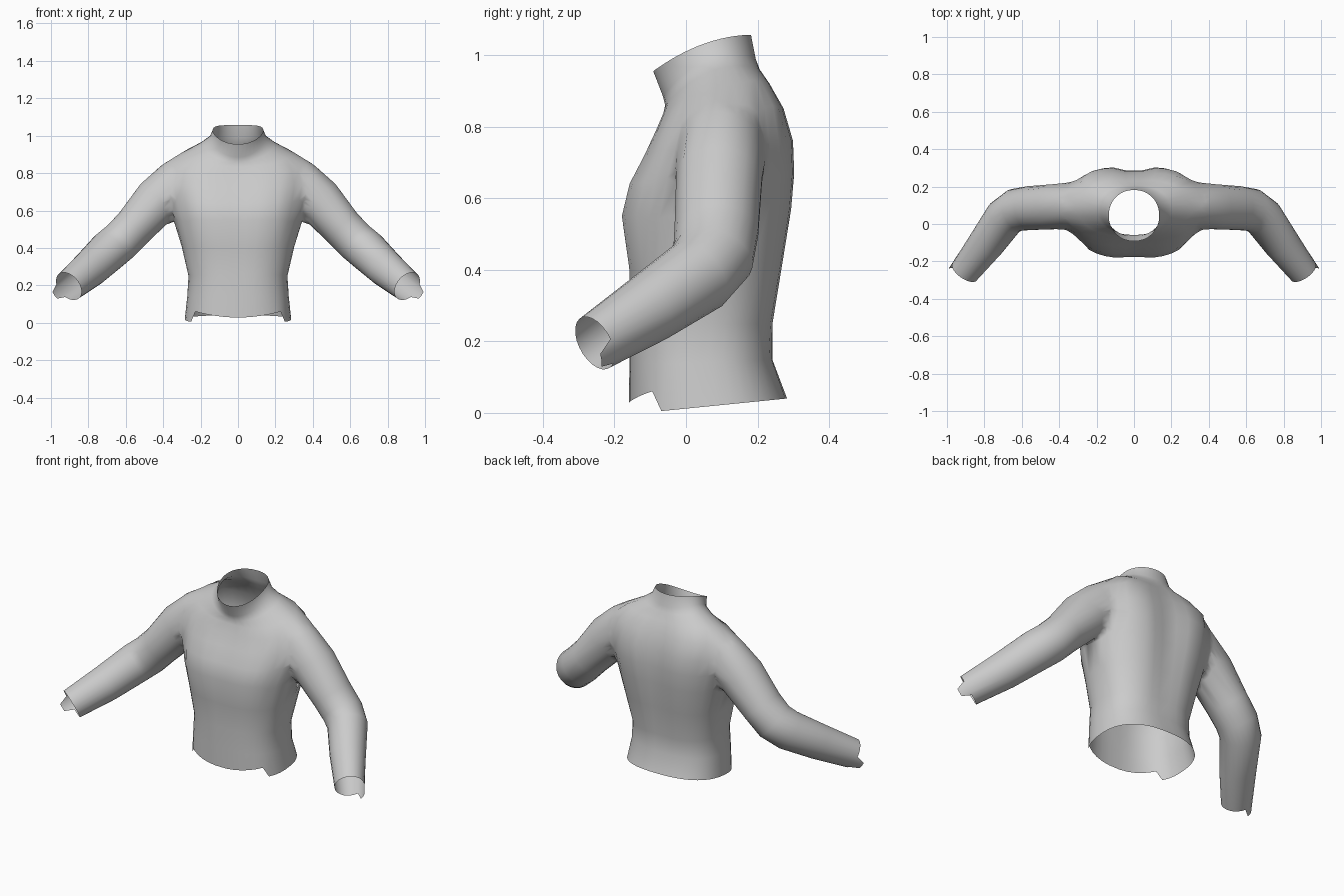
import bpy, bmesh, math
from mathutils import Vector

if "Cube" in bpy.data.objects:
    bpy.data.objects.remove(bpy.data.objects["Cube"])

cloth = bpy.data.materials.new("grey cloth")
cloth.diffuse_color = (0.6, 0.6, 0.6, 1)
cloth.use_nodes = True
cloth.node_tree.nodes["Principled BSDF"].inputs["Base Color"].default_value = cloth.diffuse_color
cap = bpy.data.materials.new("temporary cap")


def loft(name, rings):
    """Skin closed rings; the pointed end caps get the temporary material."""
    bm = bmesh.new()
    loops = [[bm.verts.new(p) for p in r] for r in rings]
    n = len(loops[0])
    for a, b in zip(loops, loops[1:]):
        for i in range(n):
            bm.faces.new((a[i], a[(i + 1) % n], b[(i + 1) % n], b[i]))
    for ring, inner in ((rings[0], rings[1]), (rings[-1], rings[-2])):
        c = sum(ring, Vector()) / n
        d = (c - sum(inner, Vector()) / n).normalized()
        tip = bm.verts.new(c + d * 0.12)
        lp = loops[0] if ring is rings[0] else loops[-1]
        for i in range(n):
            bm.faces.new((lp[i], lp[(i + 1) % n], tip)).material_index = 1
    bmesh.ops.recalc_face_normals(bm, faces=bm.faces)
    me = bpy.data.meshes.new(name)
    bm.to_mesh(me)
    bm.free()
    me.materials.append(cloth)
    me.materials.append(cap)
    ob = bpy.data.objects.new(name, me)
    bpy.context.collection.objects.link(ob)
    return ob


def spow(v, e):
    return math.copysign(abs(v) ** e, v)


# torso: half width, front y, front z, back y, back z, side z, groove depth
TORSO = [
    (0.285, -0.16, 0.03, 0.283, 0.04, 0.01, 0),
    (0.272, -0.16, 0.14, 0.245, 0.15, 0.14, 0.004),
    (0.265, -0.16, 0.26, 0.25, 0.25, 0.25, 0.01),
    (0.302, -0.165, 0.40, 0.28, 0.42, 0.41, 0.02),
    (0.342, -0.187, 0.55, 0.305, 0.57, 0.56, 0.03),
    (0.365, -0.165, 0.64, 0.313, 0.67, 0.66, 0.035),
    (0.385, -0.122, 0.72, 0.308, 0.76, 0.76, 0.035),
    (0.375, -0.088, 0.79, 0.28, 0.85, 0.86, 0.025),
    (0.295, -0.068, 0.835, 0.24, 0.92, 0.918, 0.012),
    (0.20, -0.06, 0.86, 0.21, 0.96, 0.957, 0.004),
    (0.15, -0.065, 0.885, 0.195, 0.99, 0.992, 0),
    (0.135, -0.092, 0.955, 0.182, 1.057, 1.03, 0),
]
N = 40
rings = []
for k, (w, yf, zf, yb, zb, zs, g) in enumerate(TORSO):
    e = 2 / (2.45 if k < 9 else 2.1)
    ring = []
    for i in range(N):
        t = 2 * math.pi * (i + 0.5) / N
        s = spow(math.sin(t), e)
        x = w * spow(math.cos(t), e)
        y = (yf + yb) / 2 + (yb - yf) / 2 * s
        z = zs + (zb - zf) / 2 * s + ((zb + zf) / 2 - zs) * s * s
        # spine groove, shallower hollow down the chest
        y -= math.copysign(g * (1 if s > 0 else 0.4), s) * math.exp(-(x / 0.08) ** 2)
        if k == 0:   # hem, cut higher across the front
            if y < -0.09 and abs(x) < 0.235:
                z = 0.028 + 0.03 * (x / 0.22) ** 2
            else:
                z = max(0, 0.012 + 0.1 * y)
        ring.append(Vector((x, y, z)))
    rings.append(ring)
shirt = loft("shirt", rings)

# sleeve: centre, radius along y, radius across
SLEEVE = [
    ((0.24, 0.10, 0.80), 0.09, 0.09),
    ((0.33, 0.10, 0.745), 0.12, 0.138),
    ((0.431, 0.092, 0.655), 0.125, 0.126),
    ((0.557, 0.085, 0.51), 0.118, 0.110),
    ((0.63, 0.075, 0.435), 0.115, 0.110),
    ((0.69, 0.035, 0.385), 0.108, 0.110),
    ((0.79, -0.105, 0.29), 0.096, 0.100),
    ((0.905, -0.255, 0.195), 0.078, 0.084),
]


def sleeve(name, side):
    c = [Vector(r[0]) for r in SLEEVE]
    out, M = [], 24
    for k, (_, ry, rv) in enumerate(SLEEVE):
        t = (c[min(k + 1, len(c) - 1)] - c[max(k - 1, 0)]).normalized()
        u = (Vector((0, 1, 0)) - t * t.y).normalized()
        v = t.cross(u)
        ring = []
        for i in range(M):
            a = 2 * math.pi * (i + 0.5) / M
            d = u * math.cos(a) * ry + v * math.sin(a) * rv
            p = c[k] + d
            # cuff tab on the lower outer side
            if k == len(c) - 1 and d.x > 0.02 and d.z < 0.01:
                p += t * 0.05
            ring.append(Vector((p.x * side, p.y, p.z)))
        out.append(ring)
    return loft(name, out)


# join both sleeves to the torso
helpers = [sleeve("right_sleeve", 1), sleeve("left_sleeve", -1)]
for h in helpers:
    m = shirt.modifiers.new("join", 'BOOLEAN')
    m.operation, m.solver, m.object = 'UNION', 'EXACT', h
dg = bpy.context.evaluated_depsgraph_get()
joined = bpy.data.meshes.new_from_object(shirt.evaluated_get(dg))
shirt.modifiers.clear()
shirt.data = joined
for h in helpers:
    bpy.data.objects.remove(h)

# open the hem, collar and cuffs, then soften the armhole seams
bm = bmesh.new()
bm.from_mesh(joined)
bmesh.ops.delete(bm, geom=[f for f in bm.faces if f.material_index == 1], context='FACES')
bmesh.ops.remove_doubles(bm, verts=bm.verts, dist=0.004)
bmesh.ops.triangulate(bm, faces=[f for f in bm.faces if len(f.verts) > 4])
soft = [v for v in bm.verts if 0.27 < abs(v.co.x) < 0.47 and v.co.z > 0.5]
for _ in range(3):
    bmesh.ops.smooth_vert(bm, verts=soft, factor=0.4, use_axis_x=True,
                          use_axis_y=True, use_axis_z=True)
for f in bm.faces:
    f.smooth = True
    f.material_index = 0
bm.to_mesh(joined)
bm.free()
joined.materials.clear()
joined.materials.append(cloth)
bpy.data.materials.remove(cap)
